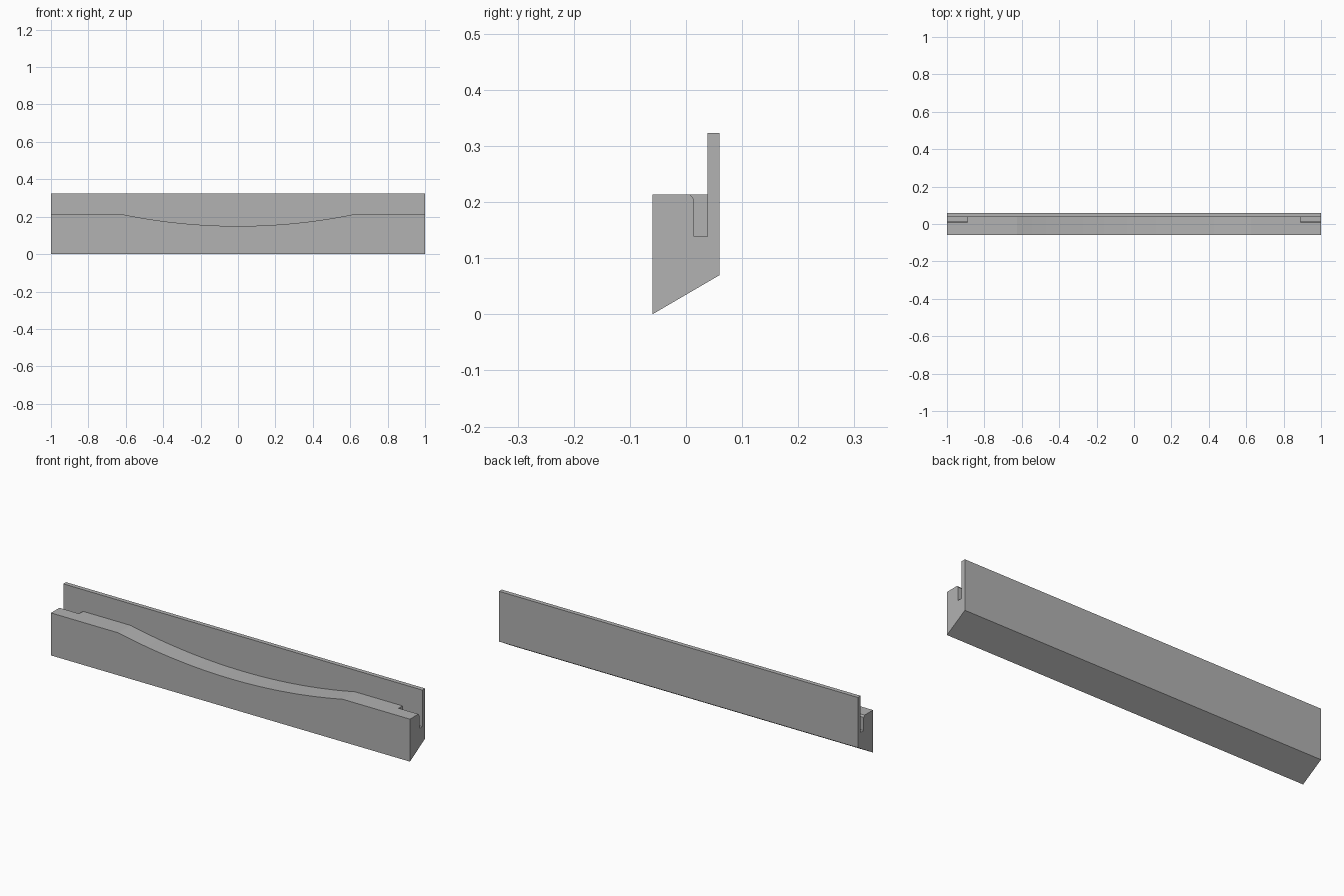
import bpy
import bmesh
import math

if "Cube" in bpy.data.objects:
    bpy.data.objects.remove(bpy.data.objects["Cube"], do_unlink=True)

TOP, LEDGE, BOWL = 0.323, 0.214, 0.15
PANEL_Y, FRONT_Y = 0.038, -0.06

grey = bpy.data.materials.new("plain grey")
grey.use_nodes = True
colour = (0.445, 0.445, 0.445, 1)
grey.diffuse_color = colour
grey.node_tree.nodes["Principled BSDF"].inputs["Base Color"].default_value = colour


def prism(name, outline, start, end, axis):
    """Extrude an outline along x (outline in y, z) or y (outline in x, z)."""
    bm = bmesh.new()
    place = (lambda p, d: (d, *p)) if axis == "x" else (lambda p, d: (p[0], d, p[1]))
    face = bm.faces.new([bm.verts.new(place(p, start)) for p in outline])
    grown = bmesh.ops.extrude_face_region(bm, geom=[face])["geom"]
    shift = place((0, 0), end - start)
    bmesh.ops.translate(bm, vec=shift,
                        verts=[g for g in grown if isinstance(g, bmesh.types.BMVert)])
    bmesh.ops.recalc_face_normals(bm, faces=bm.faces)
    mesh = bpy.data.meshes.new(name)
    bm.to_mesh(mesh)
    bm.free()
    mesh.materials.append(grey)
    obj = bpy.data.objects.new(name, mesh)
    bpy.context.collection.objects.link(obj)
    return obj


def cut(target, cutter):
    """Subtract the cutter, then discard it."""
    cutter.hide_render = True
    mod = target.modifiers.new("cut", "BOOLEAN")
    mod.operation, mod.solver, mod.object = "DIFFERENCE", "EXACT", cutter
    bpy.context.view_layer.objects.active = target
    bpy.ops.object.modifier_apply(modifier=mod.name)
    bpy.data.objects.remove(cutter, do_unlink=True)


# Solid rail with a sloping underside
rail = prism("dished_rail", [(FRONT_Y, 0), (0.06, 0.07), (0.06, TOP), (FRONT_Y, TOP)],
             -1, 1, "x")

# Clear the space before the back panel, leaving a ledge with a shallow arc
half, sag = 0.625, LEDGE - BOWL
radius = (half ** 2 + sag ** 2) / (2 * sag)
sweep = math.asin(half / radius)
steps = 32
arc = []
for i in range(steps + 1):
    a = sweep * (2 * i / steps - 1)
    arc.append((radius * math.sin(a), BOWL + radius * (1 - math.cos(a))))
outline = [(-1.1, LEDGE)] + arc + [(1.1, LEDGE), (1.1, 0.4), (-1.1, 0.4)]
cut(rail, prism("ledge_cutter", outline, -0.1, PANEL_Y, "y"))

# Chamfered slot at each end, against the back panel
slot = [(PANEL_Y, 0.139), (0.014, 0.139), (0.014, 0.205), (0.007, LEDGE),
        (0.007, 0.25), (PANEL_Y, 0.25)]
for side in (-1, 1):
    cut(rail, prism("slot_cutter", slot, side * 0.89, side * 1.1, "x"))
